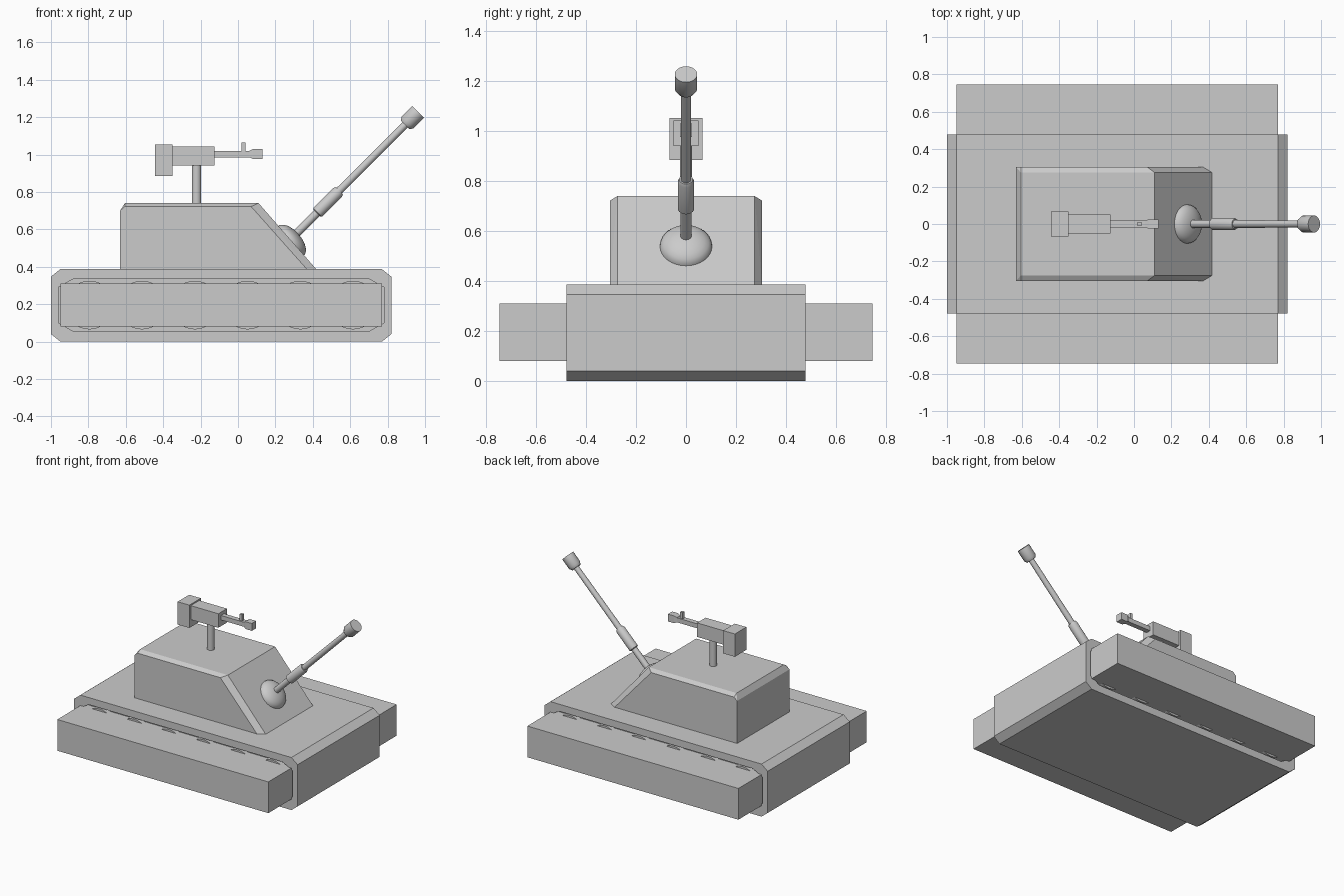
import bpy, bmesh
from math import pi
from mathutils import Vector

cube = bpy.data.objects.get("Cube")
if cube:
    bpy.data.objects.remove(cube, do_unlink=True)

GREY = (0.6, 0.6, 0.6, 1)
paint = bpy.data.materials.new("plain grey")
paint.use_nodes = True
paint.diffuse_color = GREY
paint.node_tree.nodes["Principled BSDF"].inputs["Base Color"].default_value = GREY


def finish(name, bm, smooth=False):
    bmesh.ops.recalc_face_normals(bm, faces=bm.faces)
    mesh = bpy.data.meshes.new(name)
    bm.to_mesh(mesh)
    bm.free()
    mesh.materials.append(paint)
    obj = bpy.data.objects.new(name, mesh)
    bpy.context.collection.objects.link(obj)
    if smooth:
        bpy.ops.object.select_all(action="DESELECT")
        obj.select_set(True)
        bpy.context.view_layer.objects.active = obj
        bpy.ops.object.shade_smooth_by_angle(angle=0.6)
    return obj


def hull(name, points):
    """Convex solid around a few corner points."""
    bm = bmesh.new()
    for p in points:
        bm.verts.new(p)
    bmesh.ops.convex_hull(bm, input=bm.verts)
    bmesh.ops.dissolve_limit(bm, angle_limit=0.02, verts=bm.verts, edges=bm.edges)
    return finish(name, bm)


def box(name, x, y, z):
    return hull(name, [(a, b, c) for a in x for b in y for c in z])


def lathe(name, start, direction, profile, sides=32):
    """Turn (distance, radius) pairs around an axis."""
    bm = bmesh.new()
    turn = Vector(direction).to_track_quat("Z", "Y")
    verts = [bm.verts.new(Vector(start) + turn @ Vector((r, 0, d))) for d, r in profile]
    edges = [bm.edges.new(pair) for pair in zip(verts, verts[1:])]
    bmesh.ops.spin(bm, geom=verts + edges, cent=start, axis=turn @ Vector((0, 0, 1)),
                   angle=2 * pi, steps=sides)
    bmesh.ops.remove_doubles(bm, verts=bm.verts, dist=0.0001)
    return finish(name, bm, True)


def octagon(x0, x1, z0, z1, cx, cz):
    return [(x0 + cx, z0), (x1 - cx, z0), (x1, z0 + cz), (x1, z1 - cz),
            (x1 - cx, z1), (x0 + cx, z1), (x0, z1 - cz), (x0, z0 + cz)]


# Lower hull: chamfered band with a shallow recess on both sides
outer = octagon(-1, 0.82, 0, 0.387, 0.05, 0.04)
inner = octagon(-0.96, 0.78, 0.055, 0.335, 0.08, 0.045)
bm = bmesh.new()
loops = [[bm.verts.new((x, y, z)) for x, z in ring] for ring, y in
         ((inner, -0.44), (inner, -0.478), (outer, -0.478),
          (outer, 0.478), (inner, 0.478), (inner, 0.44))]
for a, b in zip(loops, loops[1:]):
    for i in range(len(a)):
        j = (i + 1) % len(a)
        bm.faces.new((a[i], a[j], b[j], b[i]))
bm.faces.new(loops[0])
bm.faces.new(loops[-1])
finish("lower_hull", bm)

# Road wheels and side track boxes
for side, s in (("right", -1), ("left", 1)):
    box(f"{side}_track_box", (-0.95, 0.77), (s * 0.43, s * 0.747), (0.08, 0.31))
    for i in range(6):
        lathe(f"{side}_wheel_{i + 1}", (-0.795 + i * 0.282, s * 0.43, 0.195), (0, s, 0),
              [(0, 0), (0, 0.13), (0.045, 0.13), (0.045, 0)])

# Turret with bevelled upper edges and a sloping nose
half = [(-0.605, 0.275, 0.74), (0.11, 0.275, 0.74), (0.42, 0.275, 0.385),
        (0.37, 0.305, 0.385), (0.07, 0.305, 0.722), (-0.605, 0.305, 0.722),
        (-0.63, 0.305, 0.70), (-0.63, 0.305, 0.385)]
hull("turret", [(x, s * y, z) for x, y, z in half for s in (-1, 1)])

# Rounded gun mount on the nose
dome = [(0.055 * k, 0.105 * (1 - k * k) ** 0.5) for k in (0, 0.25, 0.5, 0.7, 0.85, 0.95, 1)]
lathe("gun_mount", (0.283, 0, 0.538), (0.753, 0, 0.658), dome)

# Main gun: barrel, sleeve and muzzle along one raised axis
tip, back = (0.963, 0, 1.228), (-1, 0, -1)
lathe("main_barrel", tip, back, [(0.05, 0), (0.05, 0.019), (0.97, 0.022), (0.97, 0)])
lathe("barrel_sleeve", tip, back, [(0.595, 0), (0.595, 0.027), (0.61, 0.033),
                                   (0.76, 0.033), (0.765, 0.027), (0.765, 0)])
lathe("muzzle", tip, back, [(0, 0), (0, 0.045), (0.078, 0.045), (0.098, 0.033), (0.098, 0)])

# Roof machine gun on a post
lathe("roof_gun_post", (-0.222, 0, 0.73), (0, 0, 1), [(0, 0), (0, 0.025), (0.22, 0.025), (0.22, 0)])
box("roof_gun_receiver", (-0.35, -0.125), (-0.05, 0.05), (0.94, 1.043))
box("roof_gun_rear_block", (-0.445, -0.35), (-0.067, 0.067), (0.885, 1.053))
box("roof_gun_barrel", (-0.125, 0.08), (-0.018, 0.018), (0.985, 1.018))
box("roof_gun_sight", (0.02, 0.04), (-0.01, 0.01), (1.018, 1.065))
hull("roof_gun_muzzle", [(x, a * w, 1.003 + b * h) for x, w, h in
     ((0.06, 0.018, 0.017), (0.08, 0.025, 0.027), (0.13, 0.025, 0.027))
     for a in (-1, 1) for b in (-1, 1)])
